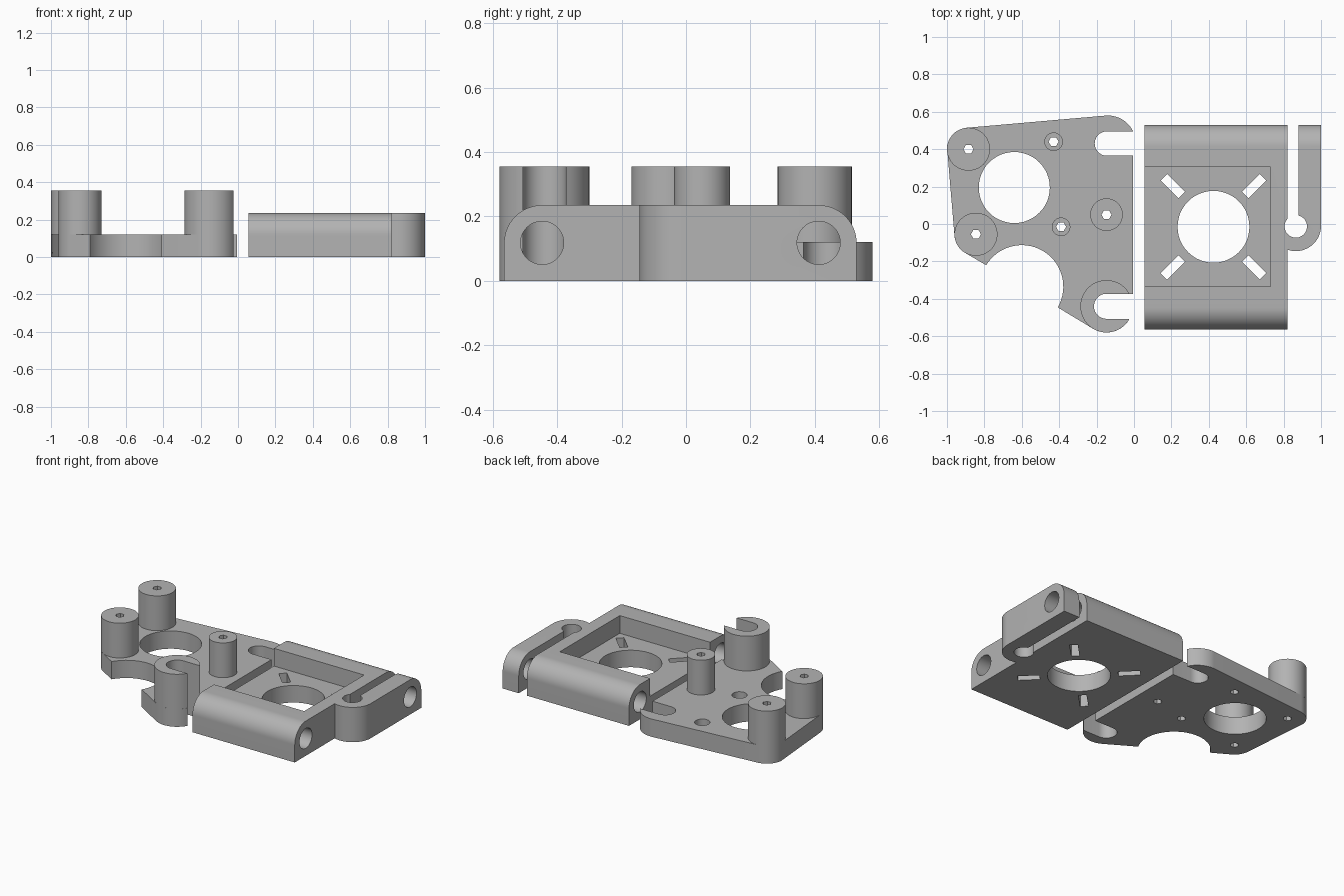
import bpy
import bmesh
from math import cos, sin, radians, pi

cube = bpy.data.objects.get("Cube")
if cube:
    bpy.data.objects.remove(cube, do_unlink=True)

grey = bpy.data.materials.new("plain_grey")
grey.use_nodes = True
grey.diffuse_color = (0.45, 0.45, 0.45, 1)
grey.node_tree.nodes["Principled BSDF"].inputs["Base Color"].default_value = (0.45, 0.45, 0.45, 1)


def arc(x, y, r, start, end, steps=20):
    """Points along an arc, angles in degrees."""
    angles = [radians(start + (end - start) * i / steps) for i in range(steps + 1)]
    return [(x + r * cos(a), y + r * sin(a)) for a in angles]


def circle(x, y, r, sides=48):
    return arc(x, y, r, 0, 360, sides)[:-1]


def rect(x0, x1, y0, y1):
    return [(x0, y0), (x1, y0), (x1, y1), (x0, y1)]


def prism(name, outline, low, high, axis="z"):
    """Extrude an outline along z, or a (y, z) outline along x."""
    def place(p, d):
        return (p[0], p[1], d) if axis == "z" else (d, p[0], p[1])
    bm = bmesh.new()
    a = [bm.verts.new(place(p, low)) for p in outline]
    b = [bm.verts.new(place(p, high)) for p in outline]
    bm.faces.new(a)
    bm.faces.new(b)
    n = len(outline)
    for i in range(n):
        j = (i + 1) % n
        bm.faces.new((a[i], a[j], b[j], b[i]))
    bmesh.ops.recalc_face_normals(bm, faces=bm.faces)
    mesh = bpy.data.meshes.new(name)
    bm.to_mesh(mesh)
    bm.free()
    mesh.materials.append(grey)
    obj = bpy.data.objects.new(name, mesh)
    bpy.context.scene.collection.objects.link(obj)
    return obj


def finish(obj, cutters=()):
    """Cut the openings, then smooth the round walls."""
    bpy.ops.object.select_all(action="DESELECT")
    obj.select_set(True)
    bpy.context.view_layer.objects.active = obj
    for cutter in cutters:
        cutter.hide_render = True
        mod = obj.modifiers.new("cut", "BOOLEAN")
        mod.operation = "DIFFERENCE"
        mod.solver = "EXACT"
        mod.object = cutter
        bpy.ops.object.modifier_apply(modifier=mod.name)
        bpy.data.objects.remove(cutter, do_unlink=True)
    bpy.ops.object.shade_smooth_by_angle(angle=radians(30))


PLATE, POST_TOP, BLOCK = 0.12, 0.355, 0.235
posts = [(-0.885, 0.4, 0.115), (-0.845, -0.055, 0.115), (-0.147, 0.05, 0.087)]
sockets = [(-0.43, 0.44), (-0.39, -0.015)]

# Mounting plate with two open slots and a round bite in its front edge
outline = (arc(-0.14, 0.43, 0.15, 26, 95)
           + arc(-0.885, 0.4, 0.115, 95, 175)
           + arc(-0.845, -0.055, 0.115, 185, 240)
           + arc(-0.6, -0.335, 0.222, 149, -30, 32)
           + arc(-0.147, -0.44, 0.14, 240, 331.4)
           + arc(-0.147, -0.44, 0.067, 270, 90)
           + [(-0.005, -0.373), (-0.005, 0.365)]
           + arc(-0.145, 0.43, 0.065, 270, 90))
cuts = [prism("large_hole_cutter", circle(-0.64, 0.195, 0.19), -1, 1)]
for x, y, r in posts:
    cuts.append(prism("screw_cutter", circle(x, y, 0.027, 6), -1, 1))
for x, y in sockets:
    cuts.append(prism("socket_cutter", circle(x, y, 0.047, 32), 0.04, 1))
    cuts.append(prism("screw_cutter", circle(x, y, 0.027, 6), -1, 1))
finish(prism("mounting_plate", outline, 0, PLATE), cuts)

# Standing posts with screw holes
for i, (x, y, r) in enumerate(posts):
    post = prism(f"post_{i + 1}", circle(x, y, r), PLATE, POST_TOP)
    finish(post, [prism("screw_cutter", circle(x, y, 0.027, 6), -1, 1)])

# Post split by the front slot
split = arc(-0.147, -0.44, 0.14, 28.6, 331.4, 40) + arc(-0.147, -0.44, 0.067, 270, 90)
finish(prism("slotted_post", split, PLATE, POST_TOP))

# Motor block: rounded side profile run along x, hinged arm included
profile = ([(-0.565, 0), (0.53, 0)]
           + arc(0.412, 0.117, 0.118, 0, 90)
           + arc(-0.447, 0.117, 0.118, 90, 180))
cx, cy = 0.425, -0.015
cuts = [
    prism("pocket_cutter", rect(-0.1, 0.73, -0.335, 0.305), 0.115, 1),
    prism("motor_hole_cutter", circle(cx, cy, 0.192), -1, 1),
    prism("front_rod_cutter", circle(-0.447, 0.118, 0.067), -1, 2, "x"),
    prism("rear_rod_cutter", circle(0.412, 0.118, 0.067), -1, 2, "x"),
    # Corner outside the hinge, then the gap and relief hole
    prism("corner_cutter", [(0.82, -0.8), (1.2, -0.8), (1.2, -0.01)]
          + arc(0.865, -0.01, 0.135, 0, -109.5), -1, 1),
    prism("gap_cutter", rect(0.82, 0.88, -0.01, 0.8), -1, 1),
    prism("relief_hole_cutter", circle(0.865, -0.013, 0.06), -1, 1),
]
# Diagonal screw slots around the motor hole
for k in range(4):
    a = pi / 4 + k * pi / 2
    slot = [(cx + u * cos(a) - v * sin(a), cy + u * sin(a) + v * cos(a))
            for u, v in rect(0.24, 0.375, -0.025, 0.025)]
    cuts.append(prism("slot_cutter", slot, -1, 1))
finish(prism("motor_block", profile, 0.055, 1.0, "x"), cuts)
